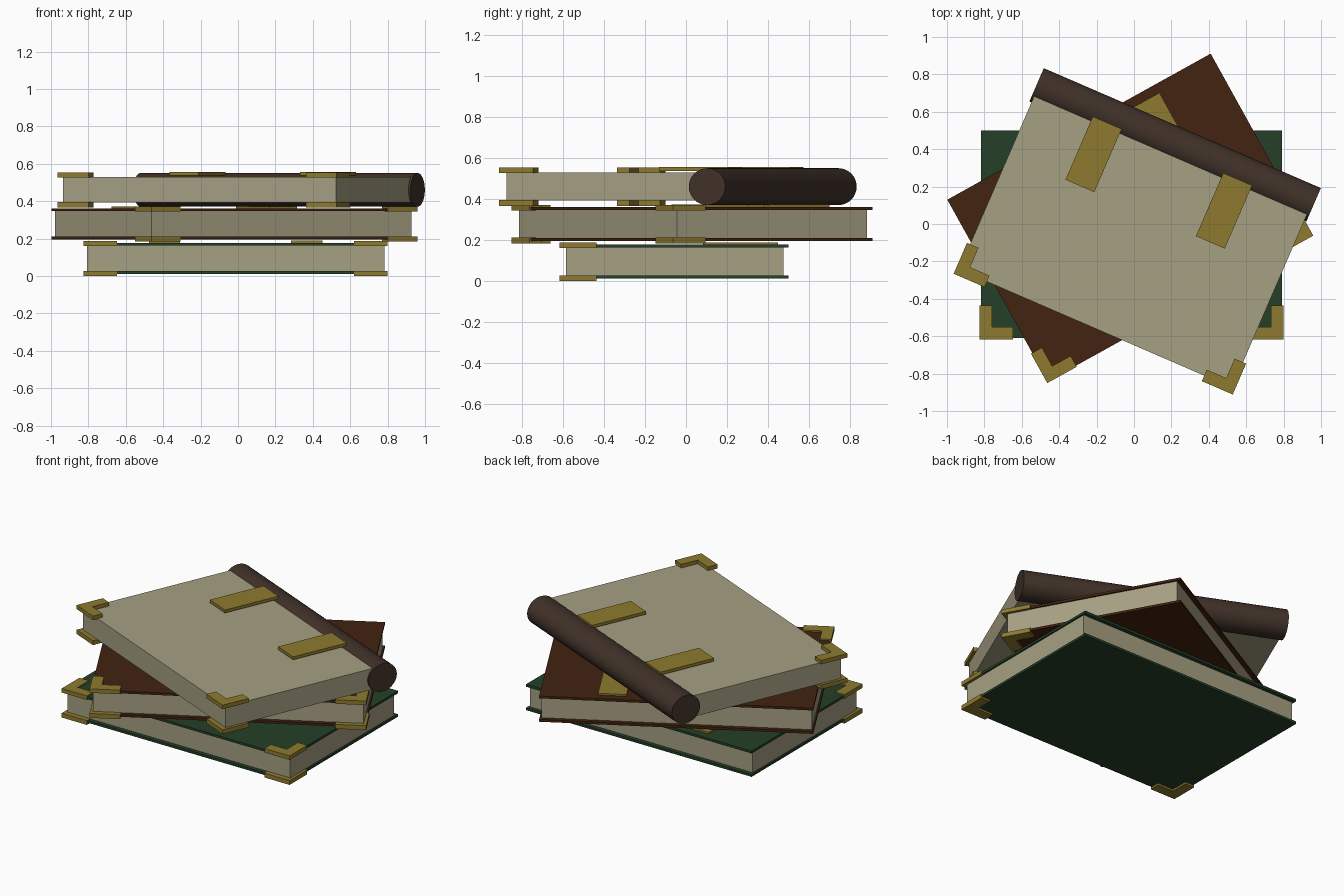
import bpy
import bmesh
import math
from mathutils import Matrix, Vector

if "Cube" in bpy.data.objects:
    bpy.data.objects.remove(bpy.data.objects["Cube"])


def material(name, rgb):
    m = bpy.data.materials.new(name)
    m.diffuse_color = (*rgb, 1)
    m.use_nodes = True
    m.node_tree.nodes["Principled BSDF"].inputs["Base Color"].default_value = m.diffuse_color
    return m


BRASS = material("brass", (0.27, 0.195, 0.028))
PAPER = material("paper", (0.38, 0.35, 0.225))
GREEN = material("green_cover", (0.018, 0.050, 0.021))
BROWN = material("brown_cover", (0.054, 0.017, 0.005))
DARK = material("dark_leather", (0.052, 0.031, 0.022))


def add_object(name, bm, mat, frame):
    bmesh.ops.recalc_face_normals(bm, faces=bm.faces)
    mesh = bpy.data.meshes.new(name)
    bm.to_mesh(mesh)
    bm.free()
    mesh.materials.append(mat)
    obj = bpy.data.objects.new(name, mesh)
    obj.matrix_world = frame
    bpy.context.collection.objects.link(obj)
    return obj


def prism(name, outline, z0, z1, mat, frame):
    """Extrude a flat outline from z0 up to z1."""
    bm = bmesh.new()
    face = bm.faces.new([bm.verts.new((x, y, z0)) for x, y in outline])
    ext = bmesh.ops.extrude_face_region(bm, geom=[face])
    top = [v for v in ext["geom"] if isinstance(v, bmesh.types.BMVert)]
    bmesh.ops.translate(bm, verts=top, vec=(0, 0, z1 - z0))
    return add_object(name, bm, mat, frame)


def slab(name, x0, x1, y0, y1, z0, z1, mat, frame):
    return prism(name, [(x0, y0), (x1, y0), (x1, y1), (x0, y1)], z0, z1, mat, frame)


def book(label, centre, angle, cover):
    frame = Matrix.Translation(Vector(centre)) @ Matrix.Rotation(math.radians(angle), 4, "Z")

    # Page block
    slab(label + "_pages", -0.795, 0.795, -0.53, 0.53, 0.027, 0.163, PAPER, frame)

    # Cover boards
    if cover:
        slab(label + "_lower_cover", -0.805, 0.805, -0.555, 0.555, 0.012, 0.027, cover, frame)
        slab(label + "_upper_cover", -0.805, 0.805, -0.555, 0.555, 0.163, 0.178, cover, frame)

    for side, s in (("left", -1), ("right", 1)):
        # L-shaped corner guards on the front corners, below and above
        ox, oy, arm, w = 0.813, -0.562, 0.18, 0.067
        shape = [(ox, oy), (ox, oy + arm), (ox - w, oy + arm),
                 (ox - w, oy + w), (ox - arm, oy + w), (ox - arm, oy)]
        shape = [(s * x, y) for x, y in shape]
        for level, z0, z1 in (("lower", 0.0, 0.028), ("upper", 0.161, 0.187)):
            prism(f"{label}_{level}_{side}_corner", shape, z0, z1, BRASS, frame)
        # Hinge strap on the upper side
        xs = sorted((s * 0.296, s * 0.464))
        slab(f"{label}_{side}_strap", xs[0], xs[1], 0.137, 0.505, 0.170, 0.189, BRASS, frame)
    return frame


book("bottom_book", (-0.013, -0.055, 0.0), 0, GREEN)
book("middle_book", (-0.025, 0.035, 0.184), 29, BROWN)
top_frame = book("top_book", (0.005, -0.073, 0.367), -23.4, None)

# Rounded spine along the back of the top book
bm = bmesh.new()
bmesh.ops.create_cone(bm, cap_ends=True, segments=32, radius1=1, radius2=1, depth=1.614,
                      matrix=Matrix.Rotation(math.pi / 2, 4, "Y"))
bmesh.ops.scale(bm, verts=bm.verts, vec=(1, 0.097, 0.09))
bmesh.ops.translate(bm, verts=bm.verts, vec=(0, 0.541, 0.094))
spine = add_object("top_book_spine", bm, DARK, top_frame)
bpy.context.view_layer.objects.active = spine
spine.select_set(True)
bpy.ops.object.shade_smooth_by_angle(angle=math.radians(40))
